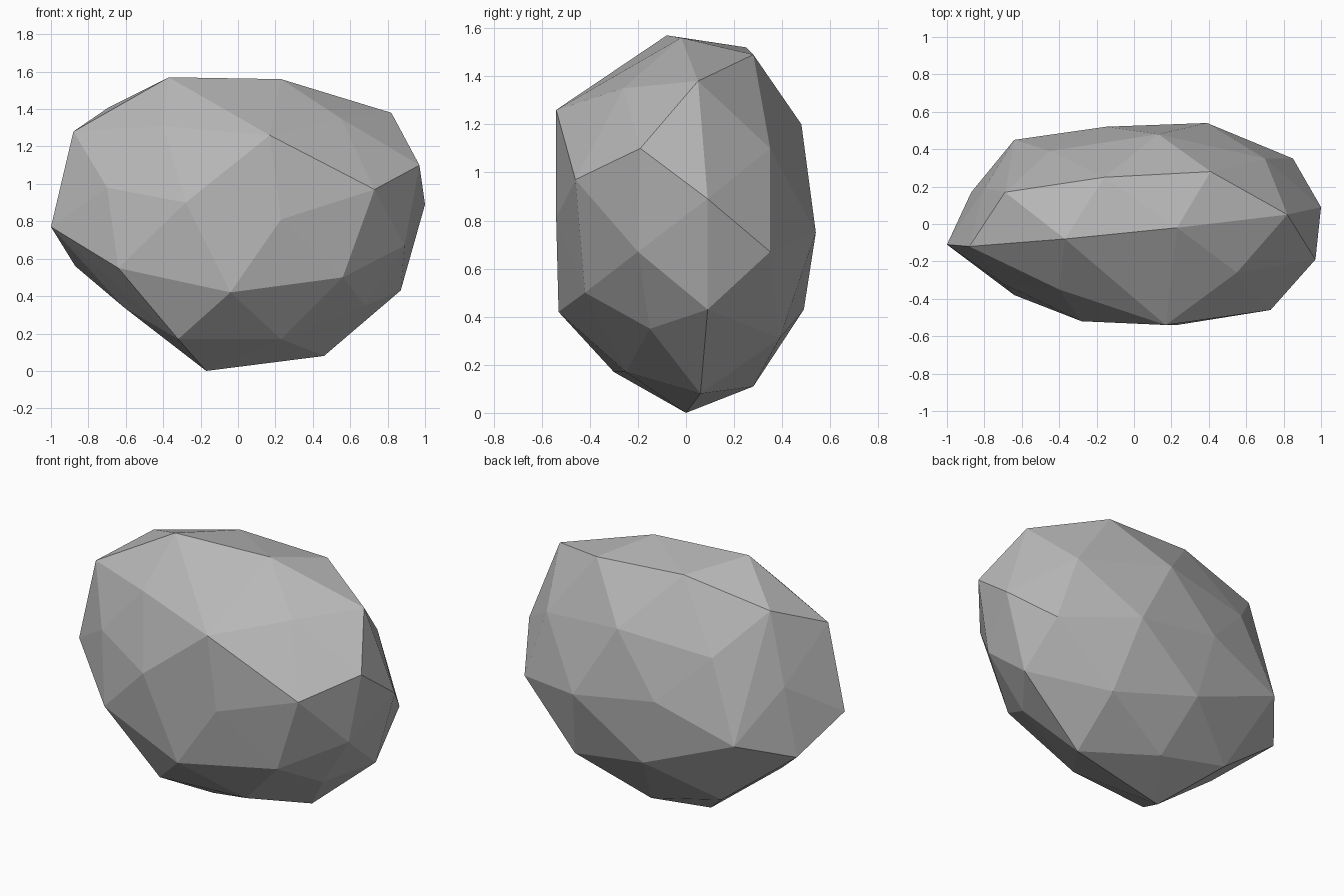
import bpy
import bmesh

# Remove only the default cube
default_cube = bpy.data.objects.get("Cube")
if default_cube:
    bpy.data.objects.remove(default_cube, do_unlink=True)


def make_material(name, color):
    material = bpy.data.materials.new(name)
    material.use_nodes = True
    material.diffuse_color = color
    shader = material.node_tree.nodes.get("Principled BSDF")
    shader.inputs["Base Color"].default_value = color
    shader.inputs["Roughness"].default_value = 0.9
    return material


def make_faceted_stone(name, sections, material):
    """Wrap flat facets around the corners of each section of the stone."""
    mesh = bpy.data.meshes.new(name)
    bm = bmesh.new()
    for section in sections:
        for corner in section:
            bm.verts.new(corner)
    bmesh.ops.convex_hull(bm, input=list(bm.verts), use_existing_faces=False)

    # Discard corners that ended up inside the shell
    loose = [vert for vert in bm.verts if not vert.link_faces]
    bmesh.ops.delete(bm, geom=loose, context="VERTS")
    bmesh.ops.recalc_face_normals(bm, faces=list(bm.faces))
    for face in bm.faces:
        face.smooth = False

    # Rest the stone on the ground
    lowest = min(vert.co.z for vert in bm.verts)
    bmesh.ops.translate(bm, verts=list(bm.verts), vec=(0, 0, -lowest))
    bm.to_mesh(mesh)
    bm.free()
    mesh.materials.append(material)
    stone = bpy.data.objects.new(name, mesh)
    bpy.context.collection.objects.link(stone)
    return stone


# Crown: the ridge and the slope behind it
crown = [
    (-.37, -.08, 1.57), (.23, -.02, 1.56), (.82, .05, 1.38),
    (-.88, -.12, 1.28), (-.69, .17, 1.41), (-.16, .25, 1.52),
    (.41, .28, 1.49),
]

# Shoulder: corners just below the crown
shoulder = [
    (-.4, -.35, 1.31), (.17, -.54, 1.26), (.55, -.26, 1.35),
    (.97, -.19, 1.1), (.7, .35, 1.1), (.13, .48, 1.2),
    (-.45, .39, 1.14), (-.8, .19, .98),
]

# Belt: the widest part
belt = [
    (-1, -.11, .77), (-.7, -.32, .98), (-.28, -.52, .9),
    (.23, -.54, .81), (.73, -.46, .97), (1, .09, .89),
    (.85, .35, .67), (.39, .54, .75), (-.15, .52, .84),
    (-.64, .45, .67),
]

# Underside: the taper towards the ground
underside = [
    (-.87, .17, .56), (-.64, -.38, .55), (-.04, -.53, .42),
    (.56, -.42, .5), (.89, -.2, .67), (.87, .09, .43),
    (.68, -.15, .35), (.48, .39, .31), (-.05, .49, .43),
    (-.61, -.06, .34),
]

# Foot: the lowest corners
foot = [
    (-.32, -.3, .17), (.23, -.25, .17), (.46, .06, .08),
    (-.17, 0, 0), (.04, .28, .11), (-.43, .27, .22),
]

stone_grey = make_material("stone_grey", (.48, .48, .48, 1))
make_faceted_stone("rock", [crown, shoulder, belt, underside, foot], stone_grey)
